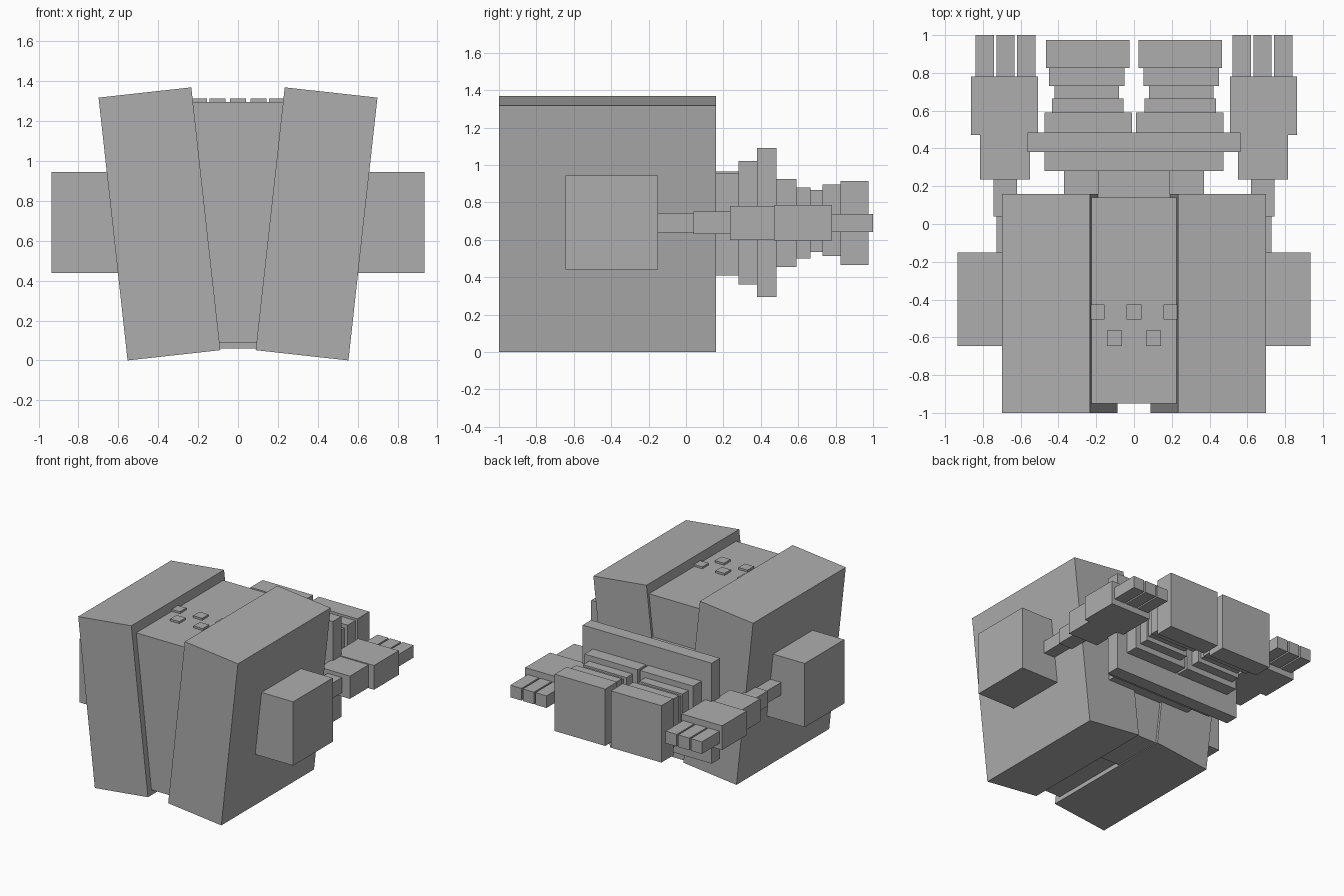
import bpy
from math import radians
from mathutils import Matrix, Vector

old = bpy.data.objects.get("Cube")
if old:
    bpy.data.objects.remove(old, do_unlink=True)

grey = bpy.data.materials.new("plain_grey")
grey.use_nodes = True
colour = (0.42, 0.42, 0.42, 1)
grey.diffuse_color = colour
grey.node_tree.nodes["Principled BSDF"].inputs["Base Color"].default_value = colour


def box(name, x, y, z, tilt=0):
    """Flat-sided box from x, y and z ranges, optionally leaned about y."""
    low, high = Vector((x[0], y[0], z[0])), Vector((x[1], y[1], z[1]))
    bpy.ops.mesh.primitive_cube_add(size=1)
    obj = bpy.context.object
    obj.name = obj.data.name = name
    turn = Matrix.Rotation(radians(tilt), 4, "Y")
    size = Matrix.Diagonal((*(high - low), 1))
    obj.data.transform(turn @ size)
    obj.location = (low + high) / 2
    obj.data.materials.append(grey)


def pair(name, x, y, z, tilt=0):
    """The same box on both sides."""
    box("left_" + name, x, y, z, tilt)
    box("right_" + name, (-x[1], -x[0]), y, z, -tilt)


# Body: two leaning slabs around an upright core
pair("body_slab", (0.16, 0.628), (-1, 0.16), (0.022, 1.348), 6.3)
box("core", (-0.23, 0.23), (-0.95, 0.14), (0.09, 1.297))
box("core_foot", (-0.12, 0.12), (-0.28, 0.14), (0.06, 0.2))
pair("side_block", (0.5, 0.935), (-0.645, -0.15), (0.44, 0.945))

# Buttons on top of the core
for i, (x, y) in enumerate([(-0.195, -0.465), (0, -0.465), (0.195, -0.465),
                            (-0.103, -0.605), (0.103, -0.605)]):
    box(f"button_{i + 1}", (x - 0.04, x + 0.04), (y - 0.04, y + 0.04), (1.28, 1.313))

# Stepped collar behind the body
box("collar_middle", (-0.19, 0.19), (0.1, 0.28), (0.41, 0.965))
pair("collar_inner", (0.19, 0.37), (0.1, 0.28), (0.41, 0.955))
box("collar_step", (-0.475, 0.475), (0.28, 0.38), (0.36, 1.02))
box("collar_rim", (-0.565, 0.565), (0.38, 0.485), (0.295, 1.09))

# Two stepped legs
legs = [("hip", (0.01, 0.475), (0.485, 0.59), (0.455, 0.925)),
        ("thigh", (0.055, 0.435), (0.59, 0.665), (0.5, 0.88)),
        ("knee", (0.08, 0.42), (0.665, 0.73), (0.535, 0.865)),
        ("ankle", (0.05, 0.45), (0.73, 0.825), (0.513, 0.897)),
        ("foot", (0.025, 0.467), (0.825, 0.975), (0.465, 0.915))]

# Two arms that widen towards the hands
arms = [("shoulder", (0.63, 0.728), (-0.15, 0.04), (0.64, 0.74)),
        ("upper_arm", (0.62, 0.745), (0.04, 0.235), (0.63, 0.75)),
        ("forearm", (0.55, 0.815), (0.235, 0.47), (0.6, 0.78)),
        ("hand", (0.508, 0.862), (0.47, 0.78), (0.595, 0.787))]
for part in legs + arms:
    pair(*part)

# Three fingers on each hand
for i in range(3):
    x = 0.522 + 0.11 * i
    pair(f"finger_{i + 1}", (x, x + 0.097), (0.78, 1), (0.642, 0.738))
